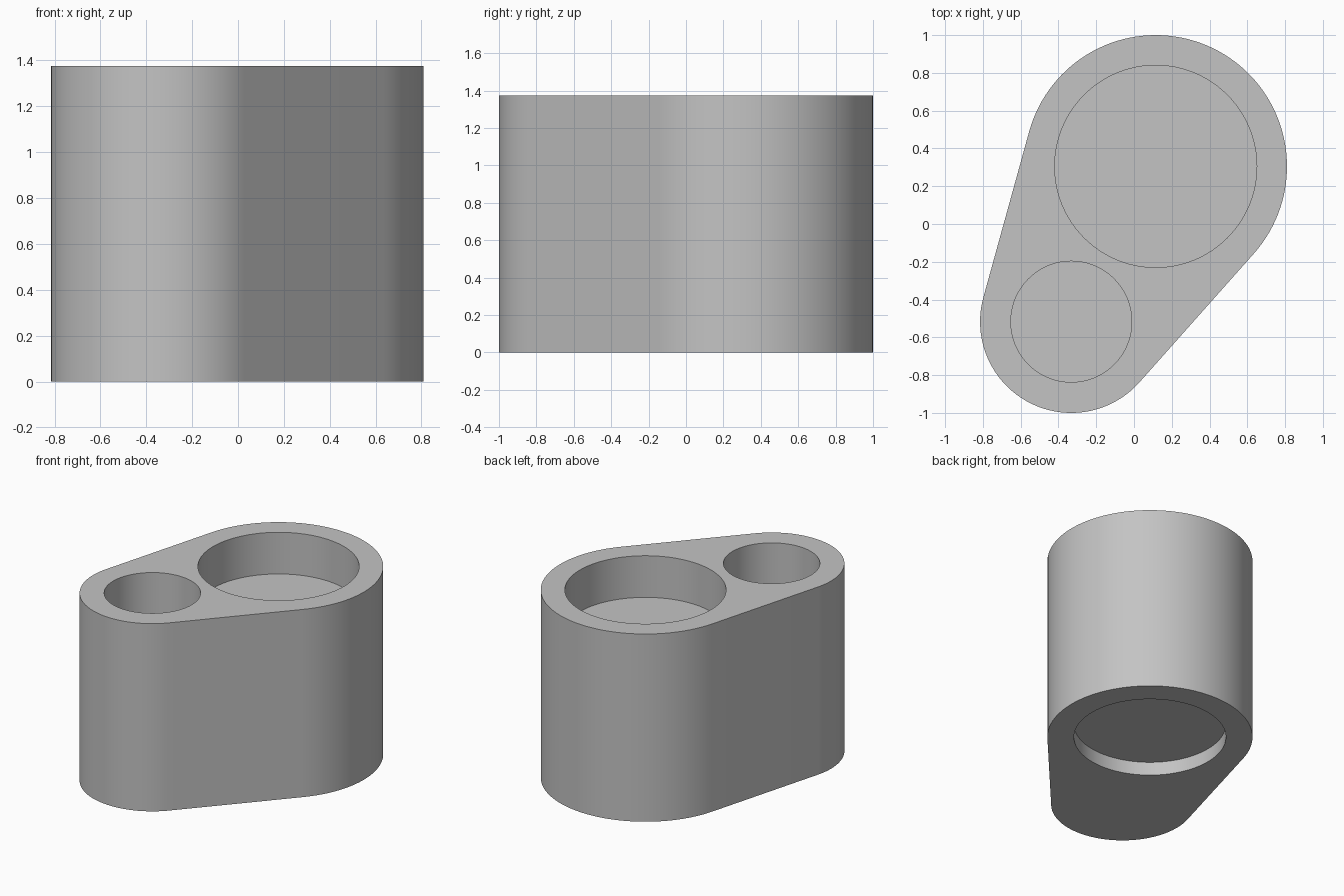
import bpy
import bmesh
from math import acos, atan2, cos, sin, radians, tau
from mathutils import Vector

cube = bpy.data.objects.get("Cube")
if cube:
    bpy.data.objects.remove(cube, do_unlink=True)

HEIGHT = 1.375
BIG, BIG_R = Vector((0.115, 0.305)), 0.695
SMALL, SMALL_R = Vector((-0.332, -0.517)), 0.483
POCKET_DEPTH = 0.305
RECESS_DEPTH = 0.10

grey = bpy.data.materials.new("plain_grey")
grey.use_nodes = True
colour = (0.55, 0.55, 0.55, 1)
grey.diffuse_color = colour
grey.node_tree.nodes["Principled BSDF"].inputs["Base Color"].default_value = colour


def arc(centre, radius, start, end, steps):
    angles = [start + (end - start) * i / steps for i in range(steps + 1)]
    return [centre + radius * Vector((cos(a), sin(a))) for a in angles]


def prism(name, outline, bottom, top):
    """Solid with a flat outline, extruded from bottom to top."""
    bm = bmesh.new()
    base = bm.faces.new([bm.verts.new((p.x, p.y, bottom)) for p in outline])
    walls = bmesh.ops.extrude_face_region(bm, geom=[base], use_keep_orig=True)
    moved = [v for v in walls["geom"] if isinstance(v, bmesh.types.BMVert)]
    bmesh.ops.translate(bm, verts=moved, vec=(0, 0, top - bottom))
    bmesh.ops.recalc_face_normals(bm, faces=bm.faces)
    mesh = bpy.data.meshes.new(name)
    bm.to_mesh(mesh)
    bm.free()
    mesh.materials.append(grey)
    obj = bpy.data.objects.new(name, mesh)
    bpy.context.collection.objects.link(obj)
    return obj


# Body: two round ends joined by tangent flat sides
axis = SMALL - BIG
heading = atan2(axis.y, axis.x)
spread = acos((BIG_R - SMALL_R) / axis.length)
outline = arc(BIG, BIG_R, heading + spread, heading + tau - spread, 72)
outline += arc(SMALL, SMALL_R, heading - spread, heading + spread, 54)
body = prism("holder_body", outline, 0, HEIGHT)

# Round pockets in the top and a shallow recess underneath
pockets = [
    ("large_pocket", BIG, 0.535, HEIGHT - POCKET_DEPTH, HEIGHT + 0.1),
    ("small_pocket", SMALL, 0.32, HEIGHT - POCKET_DEPTH, HEIGHT + 0.1),
    ("base_recess", BIG, 0.515, -0.1, RECESS_DEPTH),
]
bpy.context.view_layer.objects.active = body
for name, centre, radius, bottom, top in pockets:
    cutter = prism(name, arc(centre, radius, 0, tau, 96)[:-1], bottom, top)
    cutter.hide_render = True
    cut = body.modifiers.new(name, "BOOLEAN")
    cut.operation = "DIFFERENCE"
    cut.solver = "EXACT"
    cut.object = cutter
    bpy.ops.object.modifier_apply(modifier=cut.name)
    bpy.data.objects.remove(cutter, do_unlink=True)

# Smooth walls with crisp rims
bpy.ops.object.select_all(action="DESELECT")
body.select_set(True)
bpy.ops.object.shade_smooth_by_angle(angle=radians(30))
